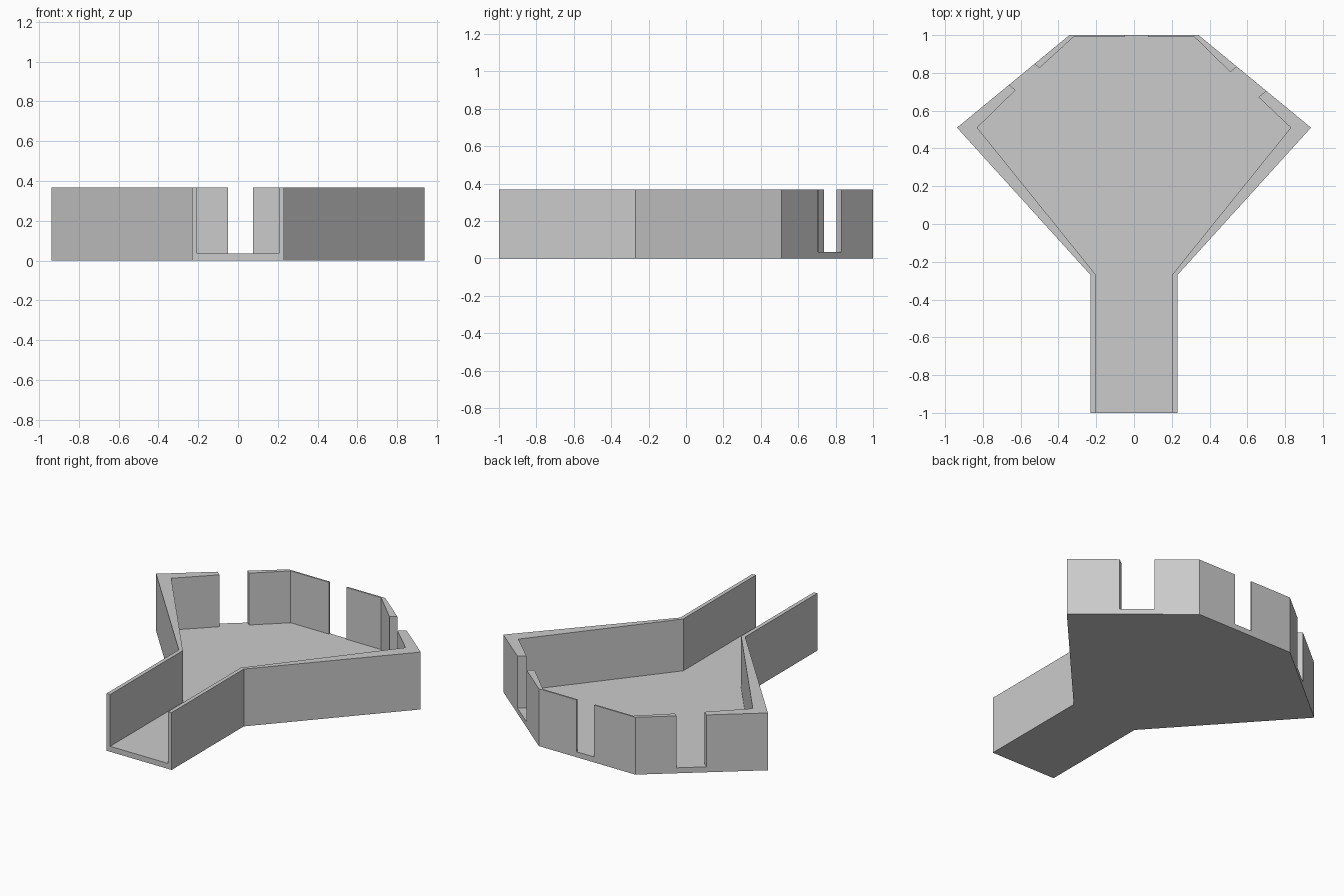
import bpy, bmesh
from mathutils import Vector

if "Cube" in bpy.data.objects:
    bpy.data.objects.remove(bpy.data.objects["Cube"])

HEIGHT, FLOOR = 0.367, 0.035


def prism(name, outline, z0, z1):
    """Extrude a flat outline between two heights."""
    bm = bmesh.new()
    face = bm.faces.new([bm.verts.new((x, y, z0)) for x, y in outline])
    top = bmesh.ops.extrude_face_region(bm, geom=[face])["geom"]
    verts = [v for v in top if isinstance(v, bmesh.types.BMVert)]
    bmesh.ops.translate(bm, vec=(0, 0, z1 - z0), verts=verts)
    bmesh.ops.recalc_face_normals(bm, faces=bm.faces)
    mesh = bpy.data.meshes.new(name)
    bm.to_mesh(mesh)
    bm.free()
    obj = bpy.data.objects.new(name, mesh)
    bpy.context.collection.objects.link(obj)
    return obj


def slot(a, b):
    """Side doorway: inner jambs a and b, pushed out through the wall."""
    a, b = Vector(a), Vector(b)
    out = Vector((0.19 if a.x > 0 else -0.19, 0.155))
    return [tuple(a), tuple(a + out), tuple(b + out), tuple(b)]


# Outer body: narrow channel opening into a faceted chamber
half = [(0.23, -1), (0.23, -0.27), (0.937, 0.51), (0.342, 1)]
body = prism("walled_tray", half + [(-x, y) for x, y in reversed(half)], 0, HEIGHT)

# Pocket cutter: inner cavity with the open front and three doorways
right = [(0.205, -1.2), (0.205, -0.265), (0.83, 0.51)]
right += slot((0.659, 0.672), (0.51, 0.804)) + [(0.32, 0.99)]
back = [(0.075, 0.99), (0.075, 1.2), (-0.05, 1.2), (-0.05, 0.99)]
left = [(-0.32, 0.99)] + slot((-0.50, 0.826), (-0.627, 0.709))
left += [(-0.83, 0.51), (-0.205, -0.265), (-0.205, -1.2)]
cutter = prism("pocket_cutter", right + back + left, FLOOR, HEIGHT + 0.2)
cutter.hide_render = True

# Carve the pocket
mod = body.modifiers.new("pocket", "BOOLEAN")
mod.operation = "DIFFERENCE"
mod.solver = "EXACT"
mod.object = cutter
bpy.context.view_layer.objects.active = body
bpy.ops.object.modifier_apply(modifier=mod.name)
bpy.data.objects.remove(cutter)
